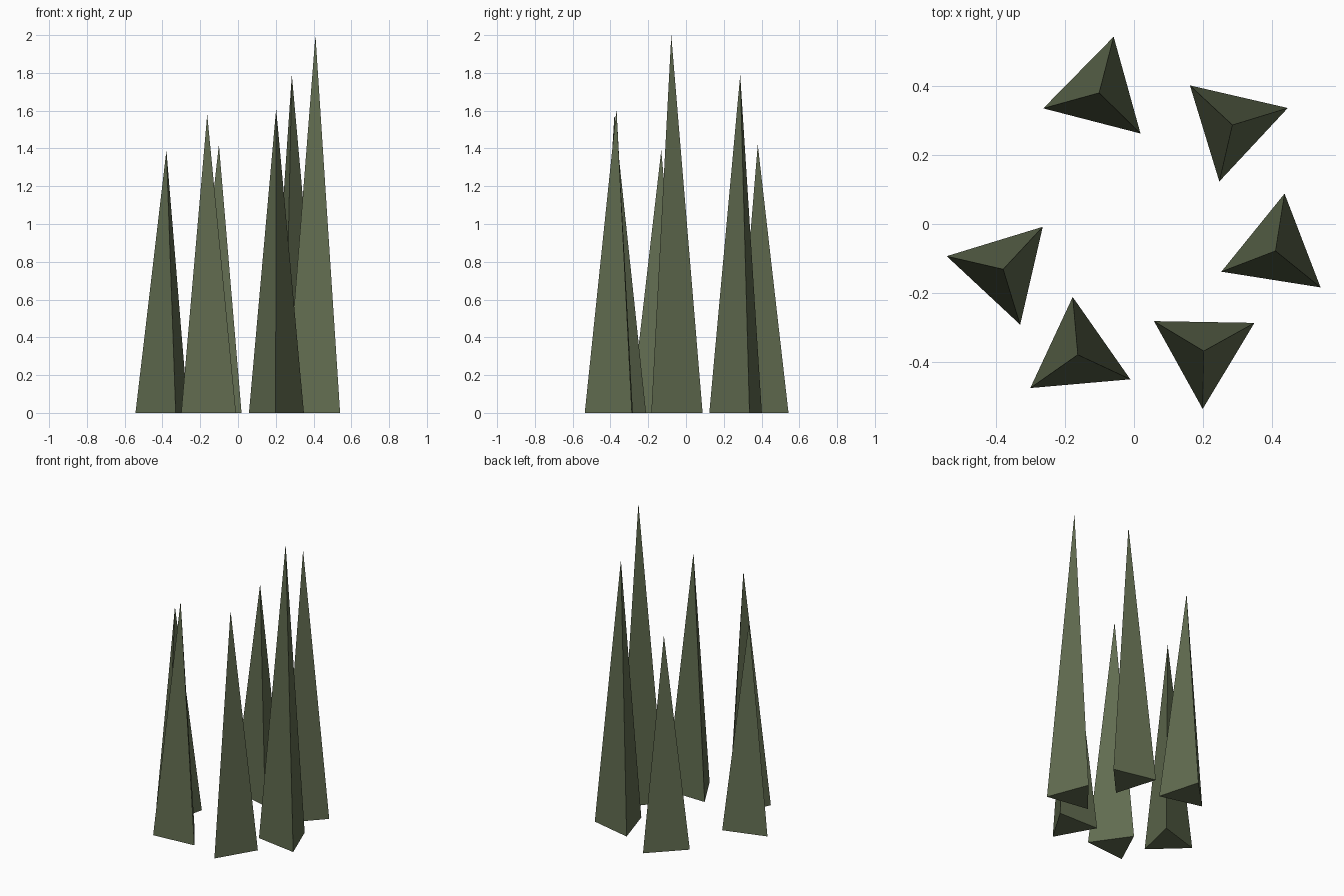
import bpy
import math

if "Cube" in bpy.data.objects:
    bpy.data.objects.remove(bpy.data.objects["Cube"])

green = bpy.data.materials.new("dark_olive_green")
green.diffuse_color = (0.12, 0.15, 0.08, 1.0)
green.use_nodes = True
green.node_tree.nodes["Principled BSDF"].inputs["Base Color"].default_value = green.diffuse_color

RADIUS = 0.168

# Ring of three-sided spikes: centre x, centre y, height, corner angle in degrees
spikes = [
    (-0.101, 0.380, 1.42, 75.5),
    (0.285, 0.287, 1.79, 17.0),
    (0.410, -0.078, 2.00, 81.0),
    (0.202, -0.368, 1.61, 29.0),
    (-0.163, -0.379, 1.58, 95.0),
    (-0.379, -0.131, 1.39, 47.0),
]


def add_spike(index, x, y, height, angle):
    # Closed pyramid with one base corner along +x before turning
    corners = [math.radians(angle + 120 * i) for i in range(3)]
    verts = [(RADIUS * math.cos(a), RADIUS * math.sin(a), 0) for a in corners]
    verts.append((0, 0, height))
    faces = [(0, 2, 1)] + [(i, (i + 1) % 3, 3) for i in range(3)]
    mesh = bpy.data.meshes.new(f"spike_{index}")
    mesh.from_pydata(verts, [], faces)
    mesh.materials.append(green)
    spike = bpy.data.objects.new(f"spike_{index}", mesh)
    spike.location = (x, y, 0)
    bpy.context.collection.objects.link(spike)


for n, spec in enumerate(spikes, 1):
    add_spike(n, *spec)
